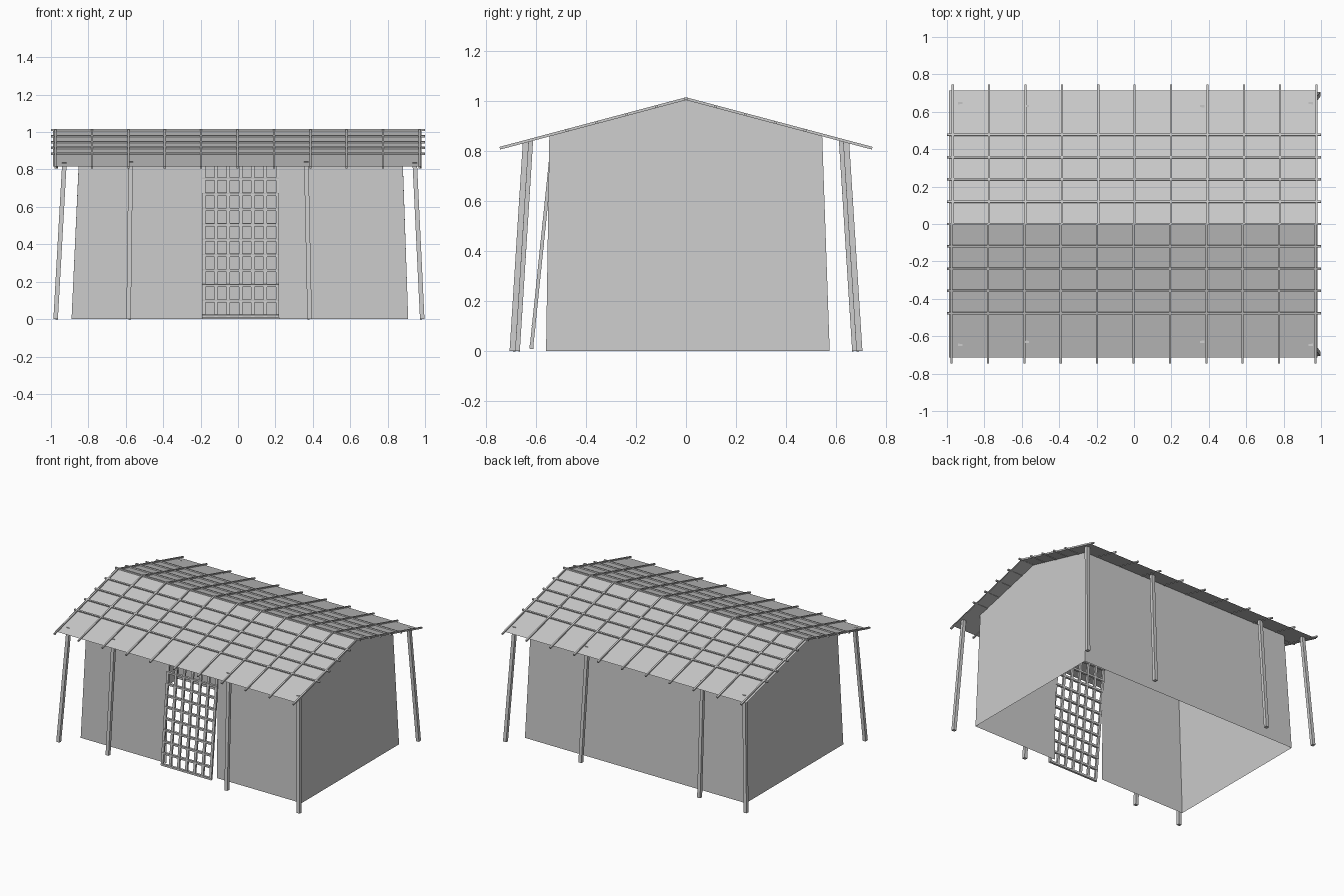
import bpy, bmesh
from mathutils import Vector

if "Cube" in bpy.data.objects:
    bpy.data.objects.remove(bpy.data.objects["Cube"])

PITCH = 0.266
RIDGE = 1.007


def roof_z(y):
    return RIDGE - PITCH * abs(y)


def finish(name, bm, fix=False):
    if fix:
        bmesh.ops.recalc_face_normals(bm, faces=bm.faces)
    me = bpy.data.meshes.new(name)
    bm.to_mesh(me)
    bm.free()
    ob = bpy.data.objects.new(name, me)
    bpy.context.collection.objects.link(ob)
    return ob


def beam(bm, a, b, w, h, up):
    """Square-section bar from a to b; h is measured along up."""
    a, b = Vector(a), Vector(b)
    d = (b - a).normalized()
    side = d.cross(Vector(up)).normalized()
    up = side.cross(d)
    rings = []
    for p in (a, b):
        rings.append([bm.verts.new(p + side * sx * w / 2 + up * sz * h / 2)
                      for sx, sz in ((-1, -1), (1, -1), (1, 1), (-1, 1))])
    r0, r1 = rings
    bm.faces.new(r0)
    bm.faces.new(r1[::-1])
    for i in range(4):
        j = (i + 1) % 4
        bm.faces.new((r0[i], r1[i], r1[j], r0[j]))


def face(bm, pts):
    bm.faces.new([bm.verts.new(p) for p in pts])


# Walls: tapered sheets, open underneath, doorway left in the front
FB, FT, BB, BT = -0.56, -0.547, 0.575, 0.545
L0, L1, R0, R1 = -0.89, -0.85, 0.91, 0.88
DL, DR = -0.19, 0.22
zf, zb = roof_z(FT), roof_z(BT)
bm = bmesh.new()
face(bm, [(L0, FB, 0), (DL, FB, 0), (DL, FT, zf), (L1, FT, zf)])
face(bm, [(DR, FB, 0), (R0, FB, 0), (R1, FT, zf), (DR, FT, zf)])
finish("front_wall", bm)
bm = bmesh.new()
face(bm, [(R0, BB, 0), (L0, BB, 0), (L1, BT, zb), (R1, BT, zb)])
finish("back_wall", bm)
for name, x0, x1, flip in (("left_wall", L0, L1, -1), ("right_wall", R0, R1, 1)):
    xp = x1 + (x1 - x0) * 0.16
    bm = bmesh.new()
    face(bm, [(x0, FB, 0), (x0, BB, 0), (x1, BT, zb), (xp, 0, RIDGE), (x1, FT, zf)][::flip])
    finish(name, bm)

# Roof sheet
bm = bmesh.new()
for s in (-1, 1):
    face(bm, [(-0.99, 0, RIDGE), (-0.99, s * 0.715, roof_z(0.715)),
              (0.98, s * 0.715, roof_z(0.715)), (0.98, 0, RIDGE)][::-s])
finish("roof_sheet", bm)

# Roof poles: rafters down each slope and battens along the ridge direction
T = 0.011
bm = bmesh.new()
for s in (-1, 1):
    up = Vector((0, s * PITCH, 1)).normalized()
    for i in range(11):
        x = -0.972 + 0.1945 * i + (-0.003 if s < 0 else 0.003)
        beam(bm, (x, 0, RIDGE + 0.003), (x, s * 0.745, roof_z(0.745) + 0.003), T, T, up)
finish("roof_rafters", bm, True)
bm = bmesh.new()
for i in range(-4, 5):
    y = i * 0.119
    up = (0, PITCH * (i > 0) - PITCH * (i < 0), 1)
    beam(bm, (-1, y, roof_z(y) + 0.003), (1, y, roof_z(y) + 0.003), T, T, up)
finish("roof_battens", bm, True)

# Leaning posts, four along each long side
bm = bmesh.new()
for s in (-1, 1):
    for xb, xt, yb in ((-0.975, -0.928, 0.694), (-0.585, -0.574, 0.677),
                       (0.383, 0.365, 0.677), (0.985, 0.945, 0.694)):
        yt = yb - 0.053
        beam(bm, (xb, s * yb, 0), (xt, s * yt, roof_z(yt)), 0.024, 0.024, (0, 1, 0))
finish("posts", bm, True)

# Leaning lattice door
def door_y(z):
    return -0.62 + 0.103 * z


bm = bmesh.new()
for i in range(7):
    x = -0.183 + 0.0657 * i
    beam(bm, (x, door_y(0.01), 0.01), (x, door_y(0.84), 0.84), 0.018, 0.014, (0, -1, 0.1))
for i in range(11):
    z = 0.016 + 0.0815 * i
    beam(bm, (-0.192, door_y(z), z), (0.22, door_y(z), z), 0.016, 0.014, (0, -1, -0.1))
finish("lattice_door", bm, True)
